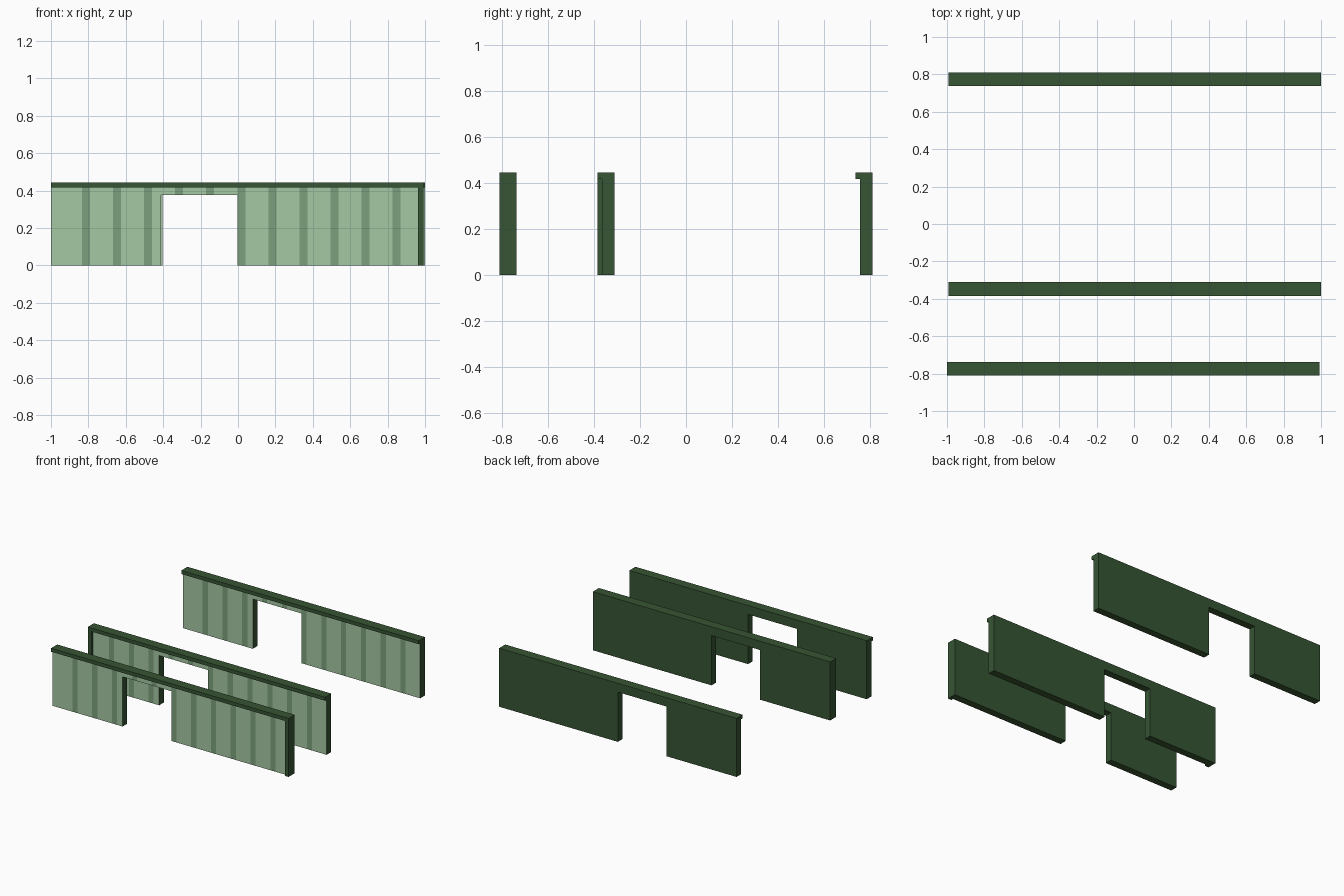
import bpy, bmesh

if "Cube" in bpy.data.objects:
    bpy.data.objects.remove(bpy.data.objects["Cube"])

LENGTH, HEIGHT = 1.992, 0.444
BODY_T, LIP = 0.055, 0.018          # wall thickness and trim overhang
CAP_Z, LINTEL_Z = 0.417, 0.377      # underside of cap, top of opening
PERIOD, STRIPE = LENGTH / 12, 0.043
DOOR = (0.587, 6 * PERIOD)          # opening, measured from the wall's left end


def material(name, rgb):
    m = bpy.data.materials.new(name)
    m.diffuse_color = (*rgb, 1)
    m.use_nodes = True
    m.node_tree.nodes["Principled BSDF"].inputs["Base Color"].default_value = m.diffuse_color
    return m


DARK = material("dark_green", (0.038, 0.091, 0.034))
LIGHT = material("light_green", (0.376, 0.578, 0.366))
MID = material("stripe_green", (0.205, 0.352, 0.205))


def finish(name, bm, mats):
    bmesh.ops.recalc_face_normals(bm, faces=bm.faces)
    me = bpy.data.meshes.new(name)
    bm.to_mesh(me)
    bm.free()
    for m in mats:
        me.materials.append(m)
    ob = bpy.data.objects.new(name, me)
    bpy.context.collection.objects.link(ob)
    return ob


def box(name, lo, hi):
    bm = bmesh.new()
    bmesh.ops.create_cube(bm, size=1)
    for v in bm.verts:
        v.co = [lo[i] + (v.co[i] + 0.5) * (hi[i] - lo[i]) for i in range(3)]
    return finish(name, bm, [DARK])


def wall_body(name, x0, y):
    # striped front sheet with the opening left out, extruded backwards
    xs = {0.0, LENGTH, *DOOR}
    for k in range(1, 12):
        xs |= {k * PERIOD, k * PERIOD + STRIPE}
    xs = sorted(xs)
    bm = bmesh.new()
    grid = [[bm.verts.new((x0 + x, y, z)) for z in (0, LINTEL_Z, CAP_Z)] for x in xs]
    for i in range(len(xs) - 1):
        mid = (xs[i] + xs[i + 1]) / 2
        striped = mid > PERIOD and mid % PERIOD < STRIPE
        for row in (0, 1):
            if row == 0 and DOOR[0] < mid < DOOR[1]:
                continue
            f = bm.faces.new((grid[i][row], grid[i + 1][row],
                              grid[i + 1][row + 1], grid[i][row + 1]))
            f.material_index = 2 if striped else 1
    for v in [v for v in bm.verts if not v.link_faces]:
        bm.verts.remove(v)
    front = list(bm.faces)
    ret = bmesh.ops.extrude_face_region(bm, geom=front, use_keep_orig=True)
    back = [e for e in ret["geom"] if isinstance(e, bmesh.types.BMVert)]
    bmesh.ops.translate(bm, verts=back, vec=(0, BODY_T, 0))
    for f in bm.faces:
        if f not in front:
            f.material_index = 0
    return finish(name, bm, [DARK, LIGHT, MID])


def wall(label, x0, y0, trim_x=None):
    y1 = y0 + LIP + BODY_T
    wall_body(label + "_wall", x0, y0 + LIP)
    box(label + "_wall_cap", (x0, y0, CAP_Z), (x0 + LENGTH, y1, HEIGHT))
    # upright end trim on the front face
    if trim_x is not None:
        box(label + "_end_trim", (x0 + trim_x, y0, 0),
            (x0 + trim_x + 0.03, y0 + LIP, CAP_Z))


wall("front", -1.0, -0.811, LENGTH - 0.03)
wall("middle", -0.992, -0.384, 0.0)
wall("back", -0.992, 0.738)
